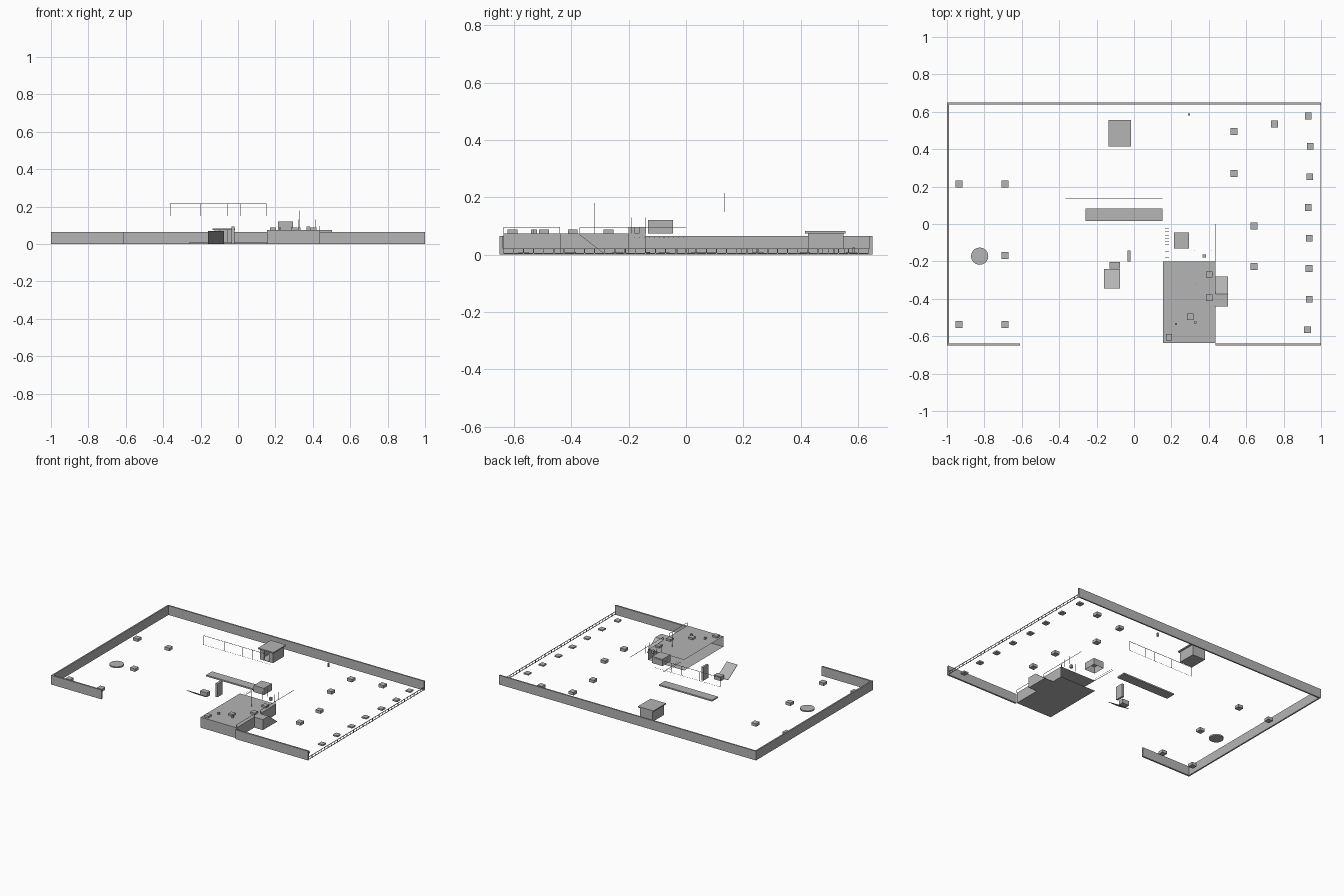
import bpy, bmesh, math
from mathutils import Vector, Matrix

grey = bpy.data.materials.new("light_grey")
grey.diffuse_color = (0.46, 0.46, 0.46, 1)


def finish(name, bm):
    me = bpy.data.meshes.new(name)
    bm.to_mesh(me)
    bm.free()
    me.materials.append(grey)
    ob = bpy.data.objects.new(name, me)
    bpy.context.collection.objects.link(ob)
    return ob


def add_box(bm, x0, x1, y0, y1, z0, z1, drop=()):
    """Axis-aligned box; faces whose normal is in drop are left open."""
    m = Matrix.Translation(((x0 + x1) / 2, (y0 + y1) / 2, (z0 + z1) / 2)) @ \
        Matrix.Diagonal((x1 - x0, y1 - y0, z1 - z0, 1))
    verts = bmesh.ops.create_cube(bm, size=1, matrix=m)["verts"]
    faces = {f for v in verts for f in v.link_faces}
    for f in faces:
        f.normal_update()
    gone = [f for f in faces if any(f.normal.dot(Vector(d)) > 0.9 for d in drop)]
    if gone:
        bmesh.ops.delete(bm, geom=gone, context='FACES')


def boxes(name, *specs, drop=()):
    bm = bmesh.new()
    for s in specs:
        add_box(bm, *s, drop=drop)
    return finish(name, bm)


def pads(name, centres, z0, z1, s=0.019):
    return boxes(name, *[(x - s, x + s, y - s, y + s, z0, z1) for x, y in centres])


def extrude_x(name, profile, x0, x1):
    """Prism along x from a (y, z) profile."""
    bm = bmesh.new()
    f = bm.faces.new([bm.verts.new((x0, y, z)) for y, z in profile])
    r = bmesh.ops.extrude_face_region(bm, geom=[f])
    bmesh.ops.translate(bm, vec=(x1 - x0, 0, 0),
                        verts=[g for g in r["geom"] if isinstance(g, bmesh.types.BMVert)])
    bmesh.ops.recalc_face_normals(bm, faces=bm.faces)
    return finish(name, bm)


# Perimeter walls, open on part of the front and on the right
H = 0.065
boxes("perimeter_wall",
      (-1, 1, 0.64, 0.65, 0, H), (-1, -0.99, -0.64, 0.64, 0, H),
      (-1, -0.61, -0.65, -0.638, 0, H), (0.435, 1, -0.65, -0.638, 0, H))

# Low railing along the right side
n = 36
boxes("side_railing",
      (0.997, 1, -0.64, 0.64, 0.019, 0.022), (0.997, 1, -0.64, 0.64, 0.002, 0.005),
      *[(0.997, 1, y - 0.0015, y + 0.0015, 0, 0.022)
        for y in (-0.638 + 1.276 * i / n for i in range(n + 1))])

# Raised terrace, open towards the back and left
T = 0.074
boxes("terrace", (0.155, 0.435, -0.637, -0.2, 0, T), drop=((-1, 0, 0), (0, 1, 0)))
extrude_x("terrace_ramp", [(-0.44, 0), (-0.28, 0), (-0.375, T), (-0.44, T)], 0.435, 0.502)

# Thin handrails around the terrace
w = 0.001
boxes("terrace_handrail",
      (0.434, 0.436, -0.37, 0, 0.094, 0.096),
      (0.434, 0.436, -0.637, -0.44, 0.094, 0.096),
      *[(0.434, 0.436, y - w, y + w, T, 0.095) for y in (-0.637, -0.44, -0.37, -0.2)])

# Overhead ladder behind the terrace
boxes("ladder_rungs", *[(0.165, 0.186, y - w, y + w, 0.059, 0.061)
                        for y in (-0.008 - 0.0172 * i for i in range(11))])

# Block and equipment behind the terrace
boxes("upper_block", (0.215, 0.295, -0.132, -0.045, T, 0.121), drop=((0, 0, -1),))
boxes("small_stand", (0.367, 0.384, -0.18, -0.162, T, 0.094))
boxes("thin_poles", *[(x - w, x + w, y - w, y + w, T, z) for x, y, z in (
    (0.33, -0.32, 0.18), (0.415, -0.14, 0.13), (0.415, -0.19, 0.13),
    (0.325, -0.14, 0.13), (0.325, -0.19, 0.13))])
pads("terrace_studs", [(0.225, -0.535), (0.327, -0.526)], T, 0.088, 0.006)

# Seats and planters
pads("terrace_seats", [(0.402, -0.27), (0.402, -0.395), (0.3, -0.495), (0.187, -0.605)], T, 0.087, 0.017)
pads("plaza_planters", [(0.535, 0.495), (0.535, 0.27), (0.752, 0.535), (0.642, -0.01),
                        (0.642, -0.228)], 0, 0.02)
pads("left_planters", [(-0.935, 0.213), (-0.69, 0.213), (-0.69, -0.168), (-0.69, -0.538),
                       (-0.935, -0.538)], 0, 0.02)
pads("edge_planters", [(0.932, 0.577), (0.943, 0.415), (0.94, 0.252), (0.932, 0.088),
                       (0.937, -0.076), (0.936, -0.238), (0.937, -0.402), (0.928, -0.566)], 0, 0.01, 0.018)
pads("lone_post", [(0.295, 0.585)], 0, 0.025, 0.005)

# Round basin
bm = bmesh.new()
bmesh.ops.create_cone(bm, cap_ends=True, segments=24, radius1=0.046, radius2=0.046, depth=0.01,
                      matrix=Matrix.Translation((-0.825, -0.172, 0.005)))
finish("round_basin", bm)

# Long low slab
boxes("long_slab", (-0.26, 0.152, 0.017, 0.083, 0, 0.01))

# Hut with doorway, floor and overhanging roof
boxes("hut",
      (-0.135, -0.015, 0.415, 0.557, 0.074, 0.082),
      (-0.125, -0.12, 0.425, 0.55, 0, 0.074), (-0.03, -0.025, 0.425, 0.55, 0, 0.074),
      (-0.12, -0.03, 0.545, 0.55, 0, 0.074),
      (-0.12, -0.095, 0.425, 0.43, 0, 0.074), (-0.055, -0.03, 0.425, 0.43, 0, 0.074),
      (-0.12, -0.03, 0.425, 0.55, 0, 0.003))

# Suspended wire frame
boxes("wire_frame",
      (-0.365, 0.152, 0.134, 0.136, 0.214, 0.216), (-0.365, 0.152, 0.1345, 0.1355, 0.1495, 0.1505),
      *[(x - w, x + w, 0.134, 0.136, 0.15, 0.215) for x in (-0.36, -0.2, -0.057, 0.015, 0.151)])

# Upright panel, small crate and leaning board
boxes("upright_panel", (-0.035, -0.02, -0.2, -0.142, 0, 0.094))
boxes("small_crate", (-0.13, -0.076, -0.238, -0.202, 0, 0.03))
extrude_x("leaning_board", [(-0.24, 0), (-0.24, 0.003), (-0.345, 0.07), (-0.345, 0.067)], -0.16, -0.076)
